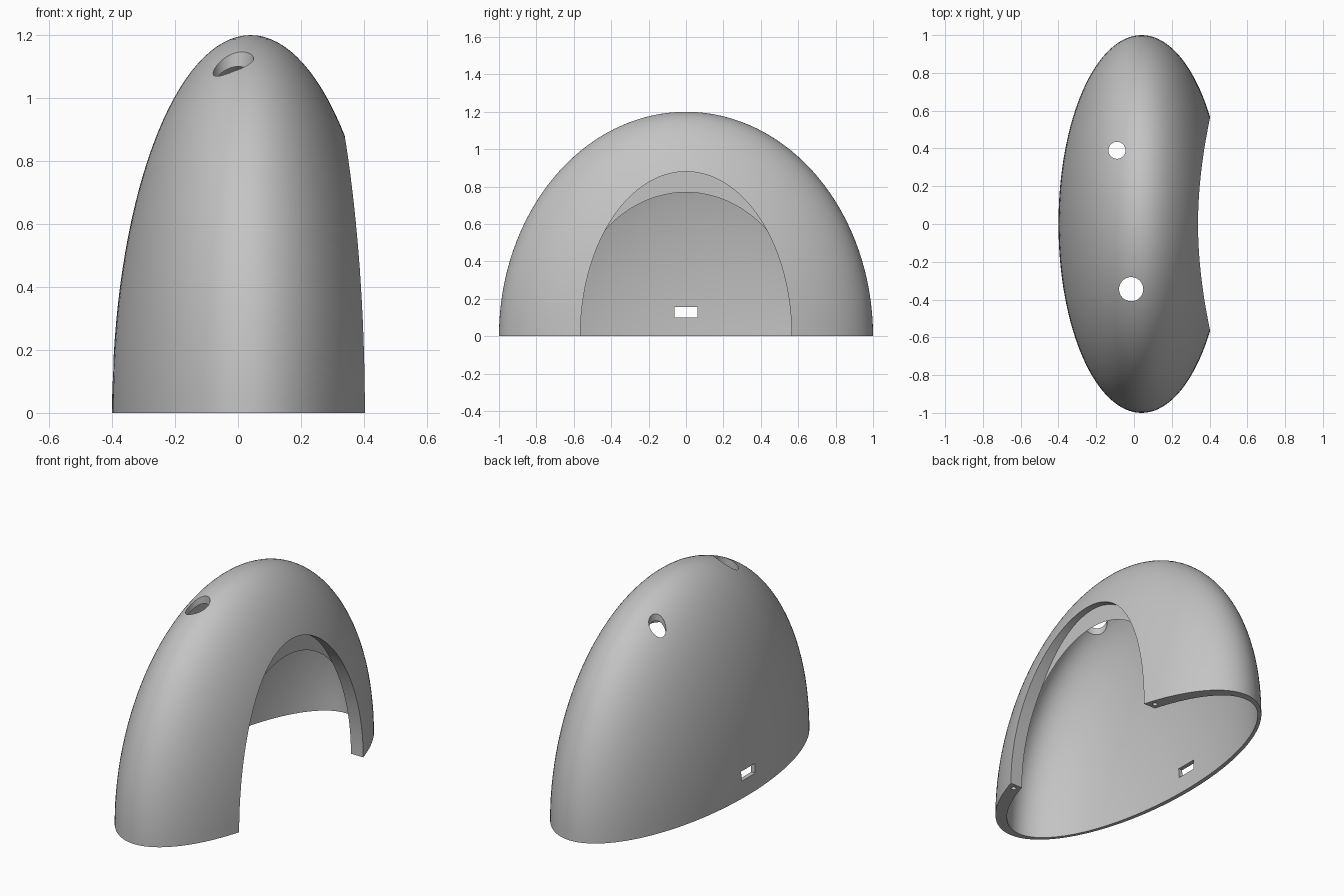
import bpy, bmesh
from math import pi, radians
from mathutils import Matrix, Vector

if "Cube" in bpy.data.objects:
    bpy.data.objects.remove(bpy.data.objects["Cube"], do_unlink=True)

grey = bpy.data.materials.new("plain_grey")
grey.use_nodes = True
grey.diffuse_color = (0.55, 0.55, 0.55, 1)
grey.node_tree.nodes["Principled BSDF"].inputs["Base Color"].default_value = (0.55, 0.55, 0.55, 1)


def make_object(name, bm):
    bmesh.ops.recalc_face_normals(bm, faces=bm.faces)
    mesh = bpy.data.meshes.new(name)
    bm.to_mesh(mesh)
    bm.free()
    mesh.materials.append(grey)
    obj = bpy.data.objects.new(name, mesh)
    bpy.context.collection.objects.link(obj)
    return obj


def ellipsoid(name, centre, radii, half=False):
    bm = bmesh.new()
    bmesh.ops.create_uvsphere(bm, u_segments=128, v_segments=64, radius=1)
    if half:
        cut = bmesh.ops.bisect_plane(bm, geom=bm.verts[:] + bm.edges[:] + bm.faces[:], dist=1e-5,
                                     plane_co=(0, 0, 0), plane_no=(0, 0, 1), clear_inner=True)
        rim = [e for e in bm.edges if e.is_boundary]
        bmesh.ops.contextual_create(bm, geom=rim)
    bmesh.ops.transform(bm, verts=bm.verts, matrix=Matrix.Translation(centre) @ Matrix.Diagonal((*radii, 1)))
    return make_object(name, bm)


def cylinder(name, centre, radii, depth, along_x=False, sides=48):
    bm = bmesh.new()
    bmesh.ops.create_cone(bm, cap_ends=True, segments=sides, radius1=1, radius2=1, depth=depth)
    bmesh.ops.scale(bm, verts=bm.verts, vec=(*radii, 1))
    if along_x:
        bmesh.ops.rotate(bm, verts=bm.verts, matrix=Matrix.Rotation(pi / 2, 3, "Y"))
    bmesh.ops.translate(bm, verts=bm.verts, vec=centre)
    return make_object(name, bm)


def box(name, centre, size):
    bm = bmesh.new()
    bmesh.ops.create_cube(bm, size=1)
    bmesh.ops.transform(bm, verts=bm.verts, matrix=Matrix.Translation(centre) @ Matrix.Diagonal((*size, 1)))
    return make_object(name, bm)


# Half-egg body
shell = ellipsoid("domed_shell", (0.04, 0, 0), (0.44, 1, 1.2), half=True)

# Cavity, arched opening, top holes, rear slot and pin holes in the lip
cutters = [
    ellipsoid("cavity_cutter", (0.012, 0, 0), (0.387, 0.96, 1.152)),
    cylinder("arch_cutter", (0.5, 0, 0), (0.88, 0.565), 0.4, along_x=True, sides=128),
    cylinder("large_hole_cutter", (-0.015, -0.345, 1.1), (0.064, 0.064), 0.6),
    cylinder("small_hole_cutter", (-0.09, 0.39, 1.1), (0.045, 0.045), 0.6),
    box("slot_cutter", (-0.38, 0, 0.128), (0.2, 0.124, 0.055)),
]
for side in (-1, 1):
    cutters.append(cylinder("pin_hole_cutter", (0.355, side * 0.6, 0), (0.014, 0.014), 0.16, sides=16))

for cutter in cutters:
    mod = shell.modifiers.new(cutter.name, "BOOLEAN")
    mod.operation = "DIFFERENCE"
    mod.solver = "EXACT"
    mod.object = cutter

# Bake the cuts and discard the cutters
bpy.context.view_layer.update()
evaluated = shell.evaluated_get(bpy.context.evaluated_depsgraph_get())
finished = bpy.data.meshes.new_from_object(evaluated)
shell.modifiers.clear()
shell.data = finished
for cutter in cutters:
    bpy.data.objects.remove(cutter, do_unlink=True)

for obj in bpy.context.selected_objects:
    obj.select_set(False)
shell.select_set(True)
bpy.context.view_layer.objects.active = shell
bpy.ops.object.shade_smooth_by_angle(angle=radians(25))
